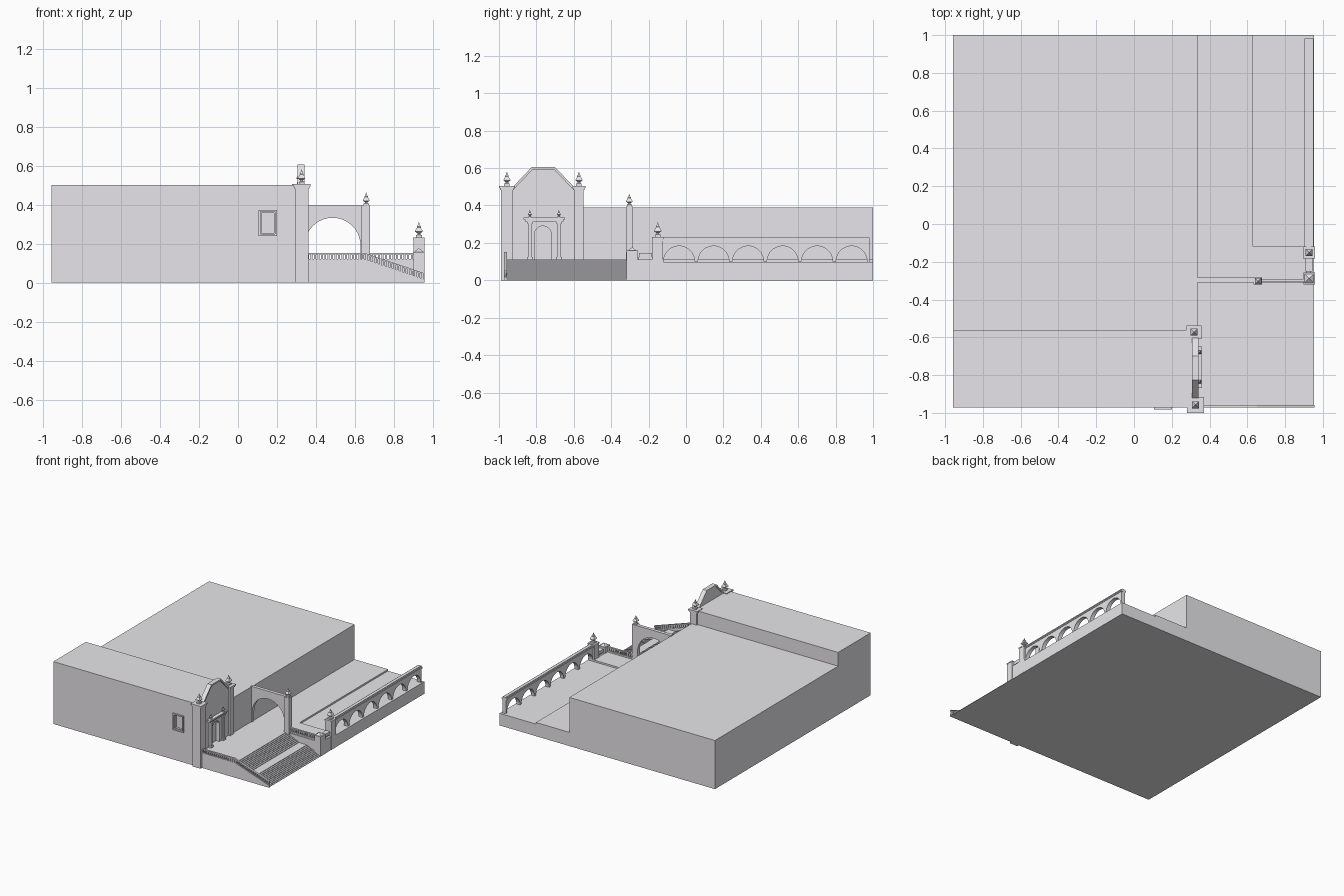
import bpy, bmesh, math
from mathutils import Vector

if "Cube" in bpy.data.objects:
    bpy.data.objects.remove(bpy.data.objects["Cube"])

stone = bpy.data.materials.new("pale_stone")
stone.diffuse_color = (.80, .785, .82, 1)
stone.use_nodes = True
stone.node_tree.nodes["Principled BSDF"].inputs["Base Color"].default_value = stone.diffuse_color


def finish(name, bm):
    bmesh.ops.recalc_face_normals(bm, faces=bm.faces)
    me = bpy.data.meshes.new(name)
    bm.to_mesh(me)
    bm.free()
    me.materials.append(stone)
    ob = bpy.data.objects.new(name, me)
    bpy.context.collection.objects.link(ob)
    return ob


def prism(name, pts, axis, a, b):
    """Extrude a 2D outline along 'x' (pts are y,z) or 'y' (pts are x,z)."""
    bm = bmesh.new()
    to3 = (lambda p: (a, p[0], p[1])) if axis == 'x' else (lambda p: (p[0], a, p[1]))
    f = bm.faces.new([bm.verts.new(to3(p)) for p in pts])
    ext = bmesh.ops.extrude_face_region(bm, geom=[f])
    d = Vector((b - a, 0, 0)) if axis == 'x' else Vector((0, b - a, 0))
    bmesh.ops.translate(bm, vec=d, verts=[v for v in ext['geom'] if isinstance(v, bmesh.types.BMVert)])
    return finish(name, bm)


def box(name, x0, x1, y0, y1, z0, z1):
    return prism(name, [(x0, z0), (x1, z0), (x1, z1), (x0, z1)], 'y', y0, y1)


def arc(c, spring, r, n=20):
    return [(c - r * math.cos(math.pi * i / n), spring + r * math.sin(math.pi * i / n)) for i in range(n + 1)]


def lathe4(name, x, y, z, h, w, prof):
    """Four-sided turned shape from (radius, height) fractions."""
    bm = bmesh.new()
    rings = [[bm.verts.new((x + sx * w * r, y + sy * w * r, z + h * t))
              for sx, sy in ((-1, -1), (1, -1), (1, 1), (-1, 1))] for r, t in prof]
    for lo, hi in zip(rings, rings[1:]):
        for i in range(4):
            bm.faces.new((lo[i], lo[(i + 1) % 4], hi[(i + 1) % 4], hi[i]))
    bm.faces.new(rings[0])
    bm.faces.new(rings[-1])
    return finish(name, bm)


def finial(name, x, y, z, h, w):
    prof = [(.8, 0), (.8, .16), (.4, .2), (.4, .28), (1, .38), (1, .44), (.5, .66), (.55, .7), (.25, .82), (.03, 1)]
    return lathe4(name, x, y, z, h, w, prof)


def balustrade(name, xa, za, xb, zb, y0, y1, h=.037):
    """Plinth, balusters and handrail running along x, level or sloped."""
    for part, lo, hi in (("plinth", -.01, .006), ("handrail", h - .007, h)):
        prism(f"{name}_{part}", [(xa, za + lo), (xb, zb + lo), (xb, zb + hi), (xa, za + hi)], 'y', y0, y1)
    n = round((xb - xa) / .018)
    for i in range(n):
        t = (i + .5) / n
        x, z = xa + (xb - xa) * t, za + (zb - za) * t
        box(f"{name}_baluster", x - .005, x + .005, y0 + .003, y1 - .003, z, z + h - .004)


def frame(name, x0, x1, z0, z1, t, y0, y1):
    """Rectangular picture frame of thickness t facing -y."""
    for a, b, c, d in ((x0, x0 + t, z0, z1), (x1 - t, x1, z0, z1),
                       (x0 + t, x1 - t, z0, z0 + t), (x0 + t, x1 - t, z1 - t, z1)):
        box(name, a, b, y0, y1, c, d)


# main building masses
box("main_hall", -.957, .335, -.56, 1, 0, .39)
wing = box("front_wing", -.957, .311, -.972, -.56, 0, .5)

# side window: recess and stepped moulded frame
cutter = box("window_cutter", .116, .19, -1.1, -.95, .25, .362)
cutter.hide_render = cutter.hide_viewport = True
cut = wing.modifiers.new("window_recess", 'BOOLEAN')
cut.operation, cut.object, cut.solver = 'DIFFERENCE', cutter, 'EXACT'
frame("window_frame", .106, .2, .24, .374, .01, -.981, -.965)
frame("window_inner_frame", .116, .19, .25, .362, .005, -.968, -.95)

# terrace, sunken arcade walk and entrance platform
box("terrace", .335, .631, -.31, 1, 0, .11)
box("terrace_front_strip", .631, .953, -.31, -.12, 0, .11)
box("arcade_floor", .631, .953, -.12, 1, 0, .097)

# entrance platform and two flights of steps with a mid landing
per = 10
drop, tread = .106 / (2 * per), .0125
steps = [(.305, 0), (.305, .11), (.645, .11)]
x, z = .645, .11
for i in range(2 * per):
    z -= drop
    steps.append((x, z))
    x += tread + (.058 if i == per - 1 else 0)
    steps.append((x, z))
steps.append((x, 0))
prism("platform_and_stairs", steps, 'y', -.965, -.31)

# stair side wall and balustrades
prism("stair_side_wall", [(.33, 0), (.955, 0), (.955, .012), (.65, .117), (.33, .117)], 'y', -.972, -.957)
balustrade("platform_rail", .35, .115, .65, .115, -.972, -.957)
balustrade("stair_rail", .65, .115, .955, .012, -.972, -.957)
balustrade("terrace_rail", .675, .115, .9, .115, -.305, -.29)

# entrance facade: gabled wall with arched door opening
door = arc(-.765, .245, .045)
gable = [(-.6, .5), (-.7, .605), (-.825, .605), (-.925, .5)]
prism("facade_wall", [(-.94, 0), (-.81, 0)] + door + [(-.72, 0), (-.58, 0), (-.58, .5)] + gable + [(-.94, .5)],
      'x', .31, .333)
inner = [(y + (.006 if y < -.76 else -.006), z - .012) for y, z in gable]
prism("gable_coping", gable + inner[::-1], 'x', .306, .342)

# corner piers with caps and finials
for x0, x1, y0, y1 in ((.291, .361, -.99, -.925), (.288, .348, -.598, -.547)):
    box("facade_pier", x0, x1, y0, y1, 0, .487)
    box("pier_cap_lower", x0 - .005, x1 + .005, y0 - .005, y1 + .005, .484, .493)
    box("pier_cap", x0 - .01, x1 + .01, y0 - .01, y1 + .01, .493, .505)
    finial("pier_finial", (x0 + x1) / 2, (y0 + y1) / 2, .504, .077, .018)

# door surround: columns, inner arch panel, entablature, small finials
prism("door_arch_panel", [(-.825, .11), (-.81, .11)] + door + [(-.72, .11), (-.69, .11), (-.69, .316), (-.825, .316)],
      'x', .331, .34)
for yc in (-.835, -.68):
    box("door_column", .333, .352, yc - .011, yc + .011, .11, .318)
    box("door_column_base", .333, .357, yc - .016, yc + .016, .11, .125)
    box("door_column_capital", .333, .357, yc - .016, yc + .016, .305, .316)
    finial("door_finial", .347, yc, .335, .042, .009)
box("door_entablature", .333, .355, -.86, -.655, .314, .325)
box("door_cornice", .333, .361, -.868, -.648, .325, .336)

# archway wall joining the hall to its post
prism("archway_wall", [(.33, 0), (.342, .11)] + arc(.485, .19, .143) + [(.628, .11), (.66, .11), (.66, .395), (.33, .395)],
      'y', -.31, -.283)
box("archway_post", .632, .677, -.32, -.283, .1, .395)
finial("archway_finial", .657, -.303, .394, .068, .017)

# arcade of six arches with a stepped coping
outline = [(-.135, .09)]
for i in range(6):
    outline += arc(-.037 + i * .1845, .1, .083)
outline += [(.98, .09), (.98, .21), (-.135, .21)]
prism("arcade_wall", outline, 'x', .91, .942)
for e, z0, z1 in ((.004, .204, .211), (.007, .211, .218), (.003, .218, .223), (-.004, .223, .228)):
    box("arcade_coping", .909 - e, .942 + e, -.135, .982, z0, z1)

# gate pillars on the terrace edge
box("tall_pillar", .899, .955, -.18, -.122, 0, .225)
box("tall_pillar_cap", .896, .957, -.183, -.119, .222, .232)
finial("tall_pillar_finial", .927, -.151, .231, .08, .019)
box("low_pillar", .899, .955, -.318, -.258, 0, .152)
box("low_pillar_cap", .897, .957, -.32, -.256, .15, .158)
lathe4("low_pillar_pyramid", .927, -.288, .157, .02, .025, [(1, 0), (.03, 1)])

# short parapet between the pillars
box("parapet_base", .902, .953, -.26, -.178, 0, .112)
box("parapet_neck", .914, .938, -.256, -.18, .11, .125)
box("parapet_rail", .908, .944, -.252, -.182, .122, .147)
